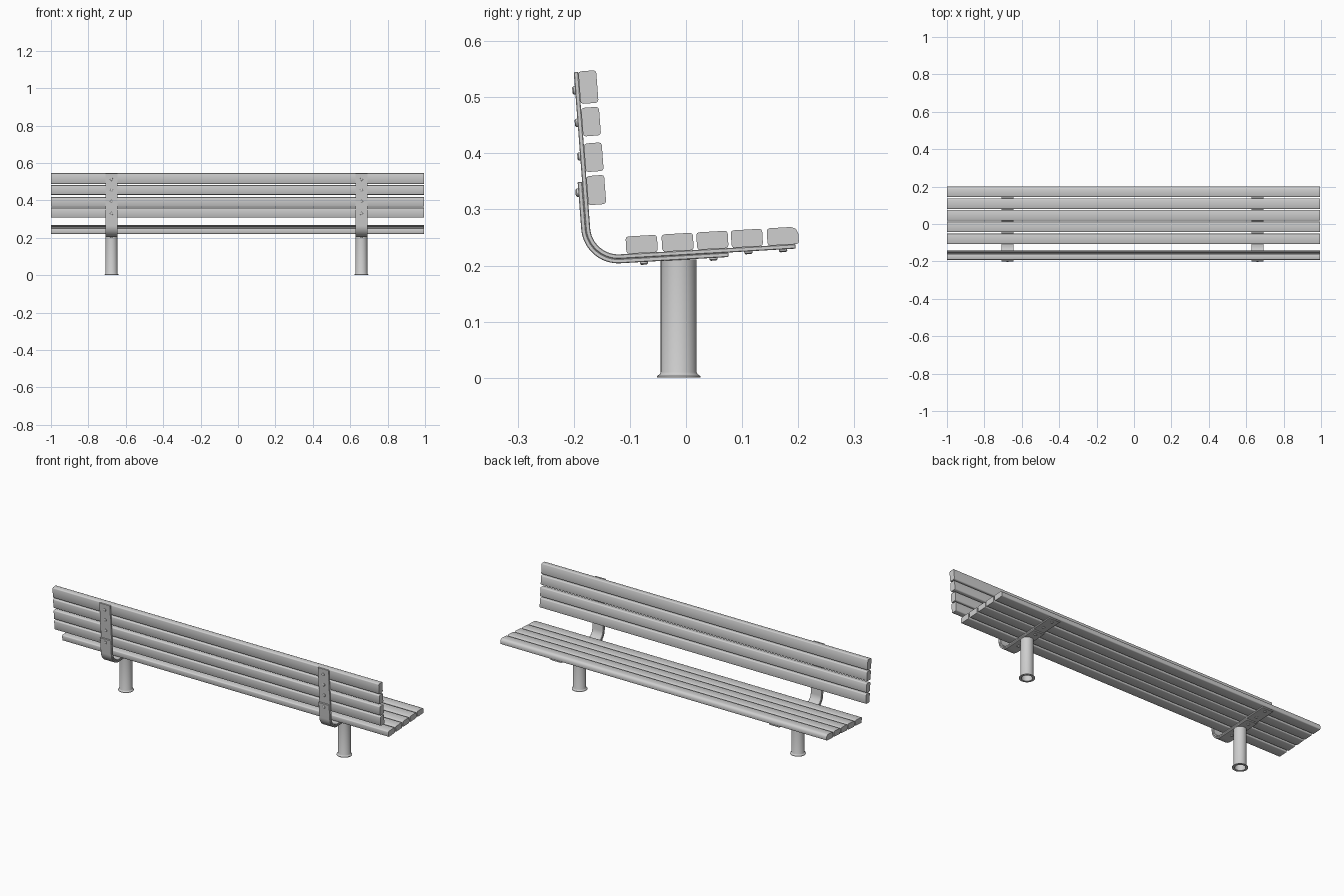
import bpy, bmesh, math
from mathutils import Vector

cube = bpy.data.objects.get("Cube")
if cube:
    bpy.data.objects.remove(cube, do_unlink=True)

grey = bpy.data.materials.new("grey")
grey.use_nodes = True
grey.diffuse_color = (0.62, 0.62, 0.62, 1)
grey.node_tree.nodes["Principled BSDF"].inputs["Base Color"].default_value = (0.62, 0.62, 0.62, 1)


def finish(name, bm):
    bmesh.ops.recalc_face_normals(bm, faces=bm.faces)
    mesh = bpy.data.meshes.new(name)
    bm.to_mesh(mesh)
    bm.free()
    mesh.materials.append(grey)
    mesh.shade_smooth()
    mesh.set_sharp_from_angle(angle=math.radians(50))
    obj = bpy.data.objects.new(name, mesh)
    bpy.context.collection.objects.link(obj)
    return obj


def extrude_x(name, outline, x0, x1):
    """Extrude a closed (y, z) outline from x0 to x1."""
    bm = bmesh.new()
    a = [bm.verts.new((x0, y, z)) for y, z in outline]
    b = [bm.verts.new((x1, y, z)) for y, z in outline]
    n = len(outline)
    for i in range(n):
        j = (i + 1) % n
        bm.faces.new((a[i], a[j], b[j], b[i]))
    bm.faces.new(a)
    bm.faces.new(b[::-1])
    return finish(name, bm)


def slat(name, y, z, width, height, tilt, radii):
    """Rounded board; radii run from the +y +z corner anticlockwise."""
    outline = []
    signs = ((1, 1), (-1, 1), (-1, -1), (1, -1))
    for k, ((sy, sz), r) in enumerate(zip(signs, radii)):
        for s in range(3):
            t = math.radians(90 * k + 45 * s)
            px = sy * (width / 2 - r) + r * math.cos(t)
            pz = sz * (height / 2 - r) + r * math.sin(t)
            c, q = math.cos(tilt), math.sin(tilt)
            outline.append((y + px * c - pz * q, z + px * q + pz * c))
    extrude_x(name, outline, -1, 0.995)


def lathe(name, profile, origin, axis, segments):
    """Turn a closed (radius, height) loop around an axis."""
    bm = bmesh.new()
    rot = Vector((0, 0, 1)).rotation_difference(Vector(axis))
    rings = []
    for k in range(segments):
        t = math.tau * k / segments
        rings.append([bm.verts.new(Vector(origin) + rot @ Vector((r * math.cos(t), r * math.sin(t), h)))
                      for r, h in profile])
    n = len(profile)
    for k in range(segments):
        a, b = rings[k], rings[(k + 1) % segments]
        for i in range(n):
            j = (i + 1) % n
            bm.faces.new((a[i], a[j], b[j], b[i]))
    bmesh.ops.remove_doubles(bm, verts=bm.verts, dist=1e-5)
    return finish(name, bm)


# Support lines that the boards rest on
def back_y(z):
    return -0.1505 - 0.0763 * z


def seat_z(y):
    return 0.2268 + 0.058 * y


back_tilt, seat_tilt = math.atan(0.0763), math.atan(0.058)

# Backrest boards
back_rows = ((0.518, 0.058), (0.4565, 0.051), (0.393, 0.051), (0.3345, 0.052))
for i, (z, h) in enumerate(back_rows):
    slat(f"back_slat_{i + 1}", back_y(z) + 0.016, z, 0.032, h, back_tilt, [0.005] * 4)

# Seat boards, the front one with a rounded nose
seat_rows = (-0.079, -0.015, 0.047, 0.1085, 0.1725)
for i, y in enumerate(seat_rows):
    nose = 0.013 if i == 4 else 0.005
    slat(f"seat_slat_{i + 1}", y, seat_z(y) + 0.0155, 0.056, 0.031, seat_tilt,
         [nose, 0.005, 0.005, 0.005])


def bracket_path(top_z, front_y):
    """Bent line from the backrest to the seat, with a round corner."""
    corner = Vector((-0.167, seat_z(-0.167)))
    start = Vector((back_y(top_z), top_z))
    end = Vector((front_y, seat_z(front_y)))
    d0, d1 = (start - corner).normalized(), (end - corner).normalized()
    half = d0.angle(d1) / 2
    r = 0.05
    centre = corner + (d0 + d1).normalized() * (r / math.sin(half))
    p = corner + d0 * (r / math.tan(half)) - centre
    q = corner + d1 * (r / math.tan(half)) - centre
    arc = [centre + p.lerp(q, s / 14).normalized() * r for s in range(15)]
    return [start] + arc + [end]


def strap(name, x, top_z, front_y, inner, outer):
    path = bracket_path(top_z, front_y)
    sides = ([], [])
    last = len(path) - 1
    for i, p in enumerate(path):
        d = (path[min(i + 1, last)] - path[max(i - 1, 0)]).normalized()
        n = Vector((d.y, -d.x))
        sides[0].append(p + n * inner)
        sides[1].append(p + n * outer)
    obj = extrude_x(name, [tuple(p) for p in sides[0] + sides[1][::-1]], x - 0.033, x + 0.033)
    mod = obj.modifiers.new("soft_edges", "BEVEL")
    mod.width, mod.segments, mod.limit_method = 0.0012, 1, "ANGLE"


bolt = [(0, -0.003), (0.0075, -0.003), (0.0075, 0.003), (0.005, 0.005), (0, 0.005)]
tube = [(0.027, 0), (0.039, 0), (0.039, 0.003), (0.034, 0.006), (0.032, 0.010),
        (0.032, 0.211), (0.027, 0.211)]

for side, x in (("right", -0.676), ("left", 0.66)):
    # Legs and bent brackets
    lathe(f"{side}_leg", tube, (x, -0.013, 0), (0, 0, 1), 40)
    strap(f"{side}_bracket", x, 0.545, 0.195, 0, 0.008)
    strap(f"{side}_bracket_reinforcement", x, 0.35, 0.075, 0.008, 0.016)
    # Bolts behind the backrest
    for i, z in enumerate((0.513, 0.455, 0.395, 0.331)):
        depth = 0.016 if z < 0.35 else 0.008
        lathe(f"{side}_back_bolt_{i + 1}", bolt, (x, back_y(z) - depth, z - depth * 0.076),
              (0, -1, -0.076), 14)
    # Bolts below the seat
    for i, y in enumerate((-0.075, 0.049, 0.111, 0.173)):
        depth = 0.016 if y < 0.075 else 0.008
        lathe(f"{side}_seat_bolt_{i + 1}", bolt, (x, y, seat_z(y) - depth), (0, 0.058, -1), 14)
